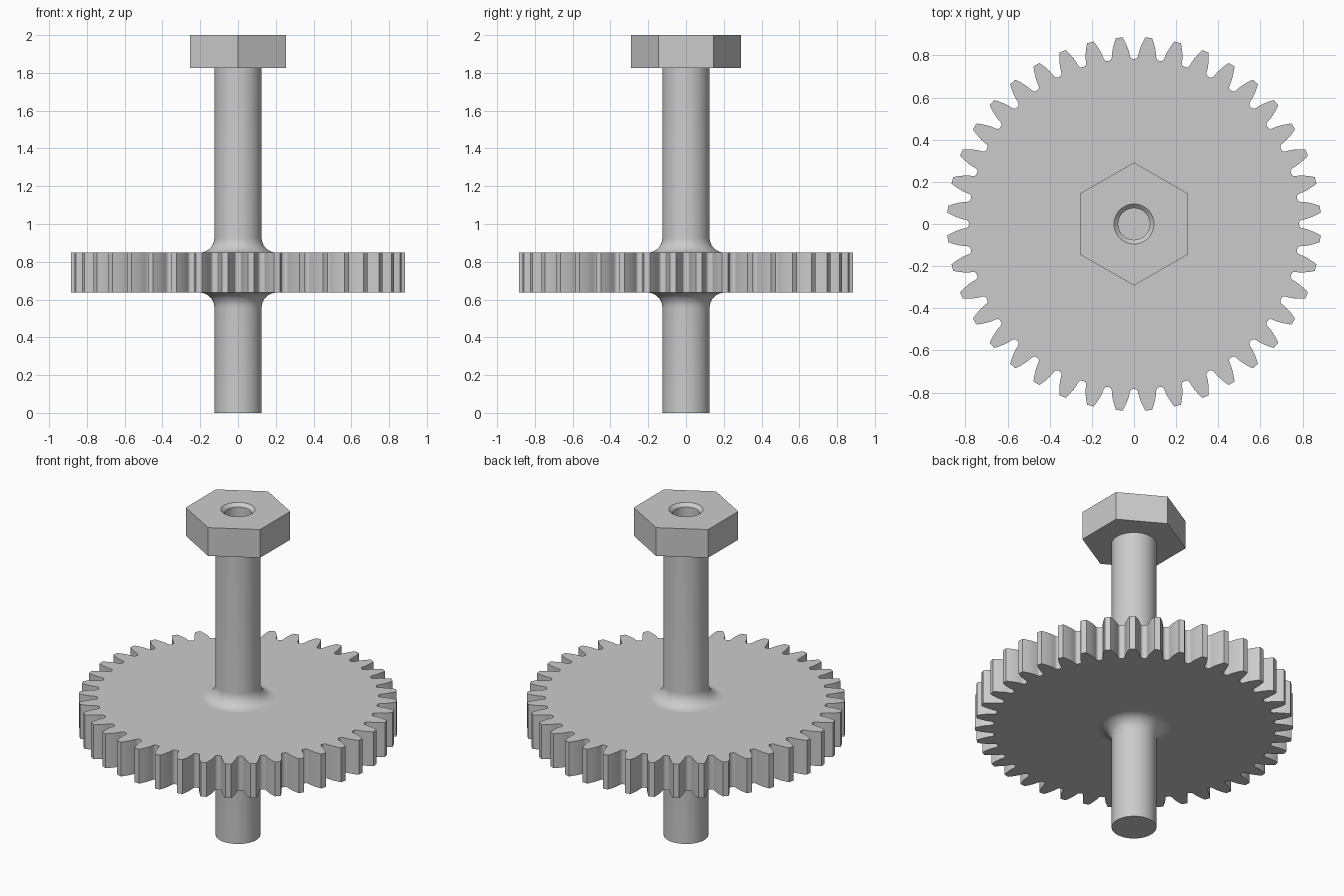
import bpy, bmesh, math
from math import sin, cos, pi, tan, acos, radians

cube = bpy.data.objects.get("Cube")
if cube:
    bpy.data.objects.remove(cube, do_unlink=True)

# Single plain grey
grey = bpy.data.materials.new("plain grey")
grey.use_nodes = True
GREY = (0.6, 0.6, 0.6, 1)
grey.diffuse_color = GREY
grey.node_tree.nodes["Principled BSDF"].inputs["Base Color"].default_value = GREY

SEGMENTS = 72


def circle(r):
    return [(r * cos(2 * pi * i / SEGMENTS), r * sin(2 * pi * i / SEGMENTS))
            for i in range(SEGMENTS)]


def hexagon(apothem):
    """Hexagon with corners on the y axis, sampled at the circle's angles."""
    points = []
    for i in range(SEGMENTS):
        a = 2 * pi * i / SEGMENTS
        r = apothem / cos((a + pi / 6) % (pi / 3) - pi / 6)
        points.append((r * cos(a), r * sin(a)))
    return points


def gear_outline(teeth, tip, root):
    """Involute teeth with rounded roots."""
    pitch = tip * teeth / (teeth + 2)
    pressure = radians(20)
    base = pitch * cos(pressure)

    def half_angle(r):
        t = acos(min(1, base / r))
        return pi / (2 * teeth) + tan(pressure) - pressure - tan(t) + t

    steps = 7
    flank = []
    for k in range(steps):
        r = base + 0.006 + (tip - base - 0.006) * k / (steps - 1)
        flank.append((r, half_angle(r)))
    foot = half_angle(base)
    fillet = [(root, foot + 0.016), (root + 0.002, foot + 0.009),
              (root + 0.007, foot + 0.003)]
    half = fillet + flank
    points = []
    for i in range(teeth):
        centre = 2 * pi * (i + 0.5) / teeth
        tooth = [(r, -a) for r, a in half] + [(r, a) for r, a in reversed(half)]
        points += [(r * cos(centre + a), r * sin(centre + a)) for r, a in tooth]
    return points


def loft(name, sections):
    """Skin (outline, height) sections in order and cap both ends."""
    bm = bmesh.new()
    rings = [[bm.verts.new((x, y, z)) for x, y in outline] for outline, z in sections]
    for low, high in zip(rings, rings[1:]):
        n = len(low)
        for i in range(n):
            j = (i + 1) % n
            bm.faces.new((low[i], low[j], high[j], high[i]))
    bm.faces.new(rings[0])
    bm.faces.new(rings[-1])
    bmesh.ops.recalc_face_normals(bm, faces=bm.faces)
    mesh = bpy.data.meshes.new(name)
    bm.to_mesh(mesh)
    bm.free()
    mesh.materials.append(grey)
    obj = bpy.data.objects.new(name, mesh)
    bpy.context.collection.objects.link(obj)
    bpy.ops.object.select_all(action='DESELECT')
    obj.select_set(True)
    bpy.context.view_layer.objects.active = obj
    bpy.ops.object.shade_smooth_by_angle(angle=radians(30))
    return obj


GEAR_LOW, GEAR_HIGH = 0.637, 0.848
HEAD_LOW, TOP = 1.826, 2.0
SHAFT, FILLET = 0.125, 0.08

# Shaft flaring into both faces of the gear
arc = [(SHAFT + FILLET * (1 - cos(a)), FILLET * (1 - sin(a)))
       for a in [pi / 2 * k / 10 for k in range(11)]]
shaft = [(circle(SHAFT), 0)]
shaft += [(circle(r), GEAR_LOW - h) for r, h in arc]
shaft += [(circle(r), GEAR_HIGH + h) for r, h in reversed(arc)]
shaft += [(circle(SHAFT), HEAD_LOW)]
loft("shaft", shaft)

# Toothed wheel
teeth = gear_outline(40, 0.887, 0.784)
loft("gear_wheel", [(teeth, GEAR_LOW), (teeth, GEAR_HIGH)])

# Hexagonal head with a chamfered blind bore
hexa = hexagon(0.253)
loft("hex_head", [(hexa, HEAD_LOW), (hexa, TOP), (circle(0.095), TOP),
                  (circle(0.075), TOP - 0.02), (circle(0.075), HEAD_LOW + 0.01)])
